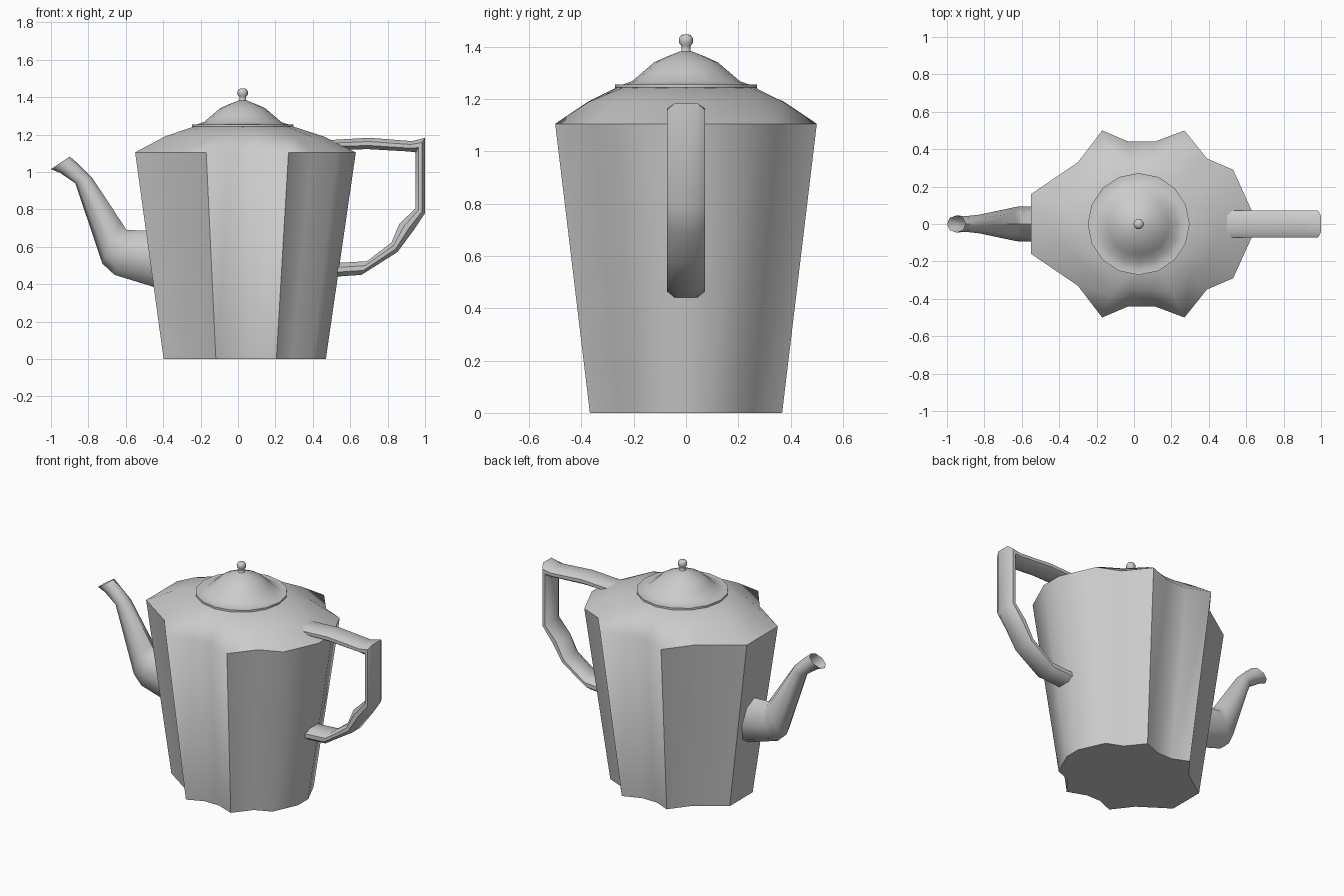
import bpy, bmesh, math
from mathutils import Vector

if "Cube" in bpy.data.objects:
    bpy.data.objects.remove(bpy.data.objects["Cube"])

grey = bpy.data.materials.new("plain_grey")
grey.diffuse_color = (0.6, 0.6, 0.6, 1)
grey.use_nodes = True
grey.node_tree.nodes["Principled BSDF"].inputs["Base Color"].default_value = grey.diffuse_color
CX = 0.025  # axis of body and lid


def loft(name, rings, cap_start=True, cap_end=True, angle=50):
    """Skin a list of closed rings with equal point counts."""
    bm = bmesh.new()
    rows = [[bm.verts.new(p) for p in ring] for ring in rings]
    n = len(rows[0])
    for a, b in zip(rows, rows[1:]):
        for i in range(n):
            j = (i + 1) % n
            bm.faces.new((a[i], a[j], b[j], b[i]))
    if cap_start:
        bm.faces.new(rows[0][::-1])
    if cap_end:
        bm.faces.new(rows[-1])
    bmesh.ops.recalc_face_normals(bm, faces=bm.faces)
    mesh = bpy.data.meshes.new(name)
    bm.to_mesh(mesh)
    bm.free()
    mesh.shade_smooth()
    mesh.set_sharp_from_angle(angle=math.radians(angle))
    mesh.materials.append(grey)
    obj = bpy.data.objects.new(name, mesh)
    bpy.context.collection.objects.link(obj)
    return obj


def lathe(name, profile, sides):
    rings = [[(CX + r * math.cos(math.tau * i / sides),
               r * math.sin(math.tau * i / sides), z) for i in range(sides)]
             for r, z in profile]
    return loft(name, rings)


def section(upper, lower, half_width, unit):
    """Ring spanning two side-view points, shaped by a unit outline."""
    u, l = Vector((upper[0], 0, upper[1])), Vector((lower[0], 0, lower[1]))
    mid, half = (u + l) / 2, (u - l) / 2
    return [mid + half * b + Vector((0, half_width * a, 0)) for a, b in unit]


# Fluted body: half outline at the shoulder, mirrored across y
half_outline = [(0.63, 0.07), (0.53, 0.29), (0.39, 0.35), (0.27, 0.50), (0.11, 0.44),
                (-0.03, 0.44), (-0.17, 0.50), (-0.30, 0.33), (-0.55, 0.16)]
outline = half_outline + [(x, -y) for x, y in reversed(half_outline)]


def body_ring(z, scale=1.0, to_circle=0.0, radius=0.265):
    ring = []
    for x, y in outline:
        p = Vector((x - CX, y))
        p = (p * scale).lerp(p.normalized() * radius, to_circle)
        ring.append((CX + p.x, p.y, z))
    return ring


loft("body", [body_ring(0, 0.735), body_ring(1.105), body_ring(1.19, to_circle=0.5),
              body_ring(1.245, to_circle=1.0)], angle=55)

# Lid with thin rim
lathe("lid", [(0.25, 1.238), (0.272, 1.243), (0.272, 1.255), (0.245, 1.254), (0.206, 1.268),
              (0.165, 1.303), (0.122, 1.34), (0.073, 1.362), (0.022, 1.382)], 16)

# Knob on a short neck
lathe("lid_knob", [(0.03, 1.372), (0.018, 1.385), (0.018, 1.402), (0.027, 1.412),
                   (0.028, 1.432), (0.019, 1.444), (0.008, 1.447)], 10)

# Spout, open at the mouth
octagon = [(math.cos(math.tau * i / 8), math.sin(math.tau * i / 8)) for i in range(8)]
spout = [((-0.43, 0.685), (-0.40, 0.37), 0.10),
         ((-0.596, 0.69), (-0.66, 0.45), 0.092),
         ((-0.625, 0.735), (-0.725, 0.51), 0.082),
         ((-0.783, 0.973), (-0.87, 0.94), 0.05),
         ((-0.85, 1.04), (-0.95, 0.995), 0.042),
         ((-0.90, 1.083), (-1.0, 1.015), 0.046)]
loft("spout", [section(*s, octagon) for s in spout], cap_end=False)

# Handle: chamfered strap following outer and inner side-view curves
strap = [(1, 0.35), (0.6, 1), (-0.6, 1), (-1, 0.35), (-1, -0.35), (-0.6, -1), (0.6, -1), (1, -0.35)]
handle = [((0.48, 1.17), (0.50, 1.12)), ((0.70, 1.183), (0.70, 1.122)),
          ((0.93, 1.165), (0.91, 1.11)), ((1.0, 1.183), (0.95, 1.105)),
          ((1.0, 0.78), (0.95, 0.807)), ((0.94, 0.69), (0.863, 0.663 + 0.06)),
          ((0.853, 0.572), (0.82, 0.622)), ((0.66, 0.45), (0.69, 0.523)),
          ((0.44, 0.435), (0.46, 0.51))]
loft("handle", [section(o, i, 0.073, strap) for o, i in handle])
